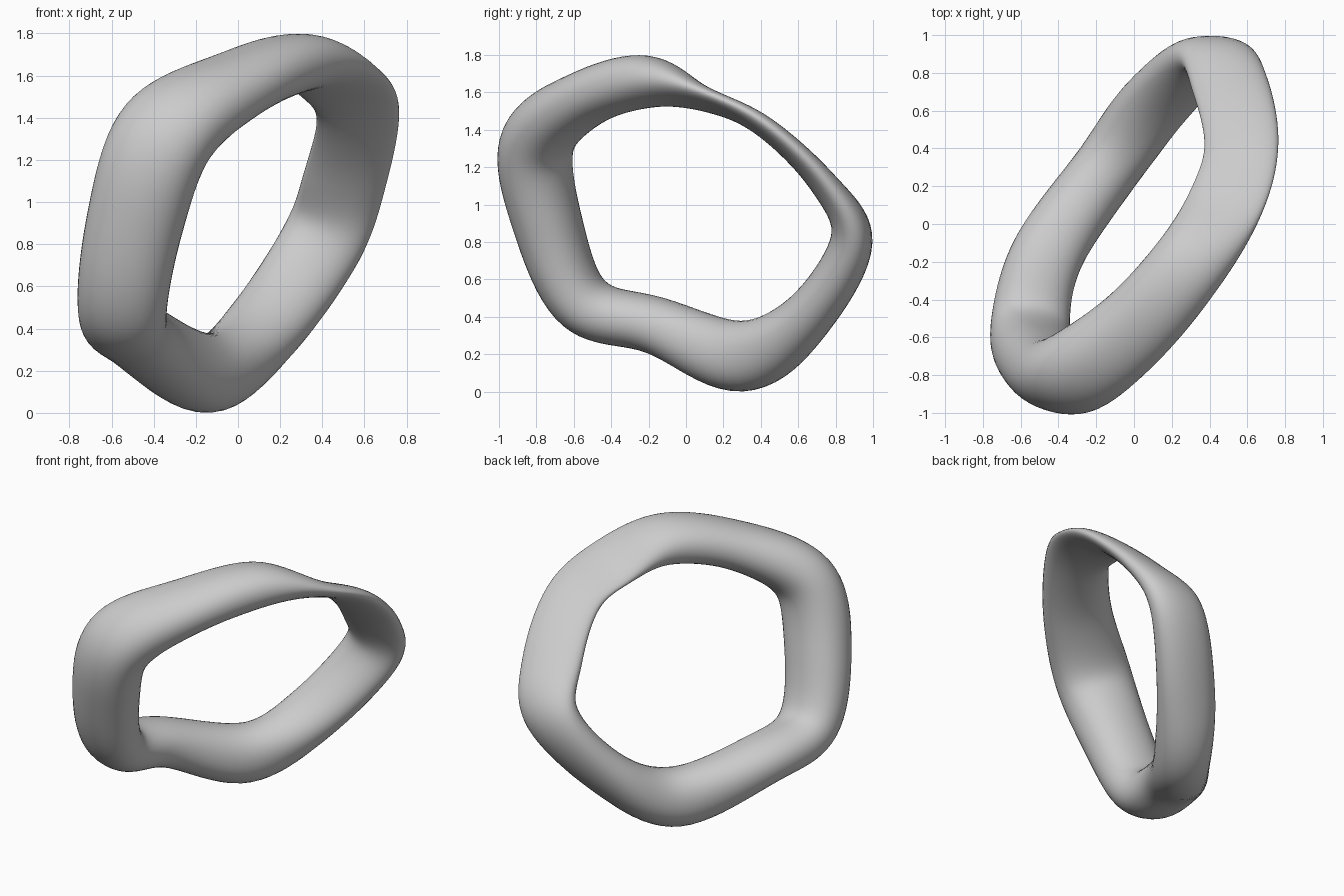
import bpy, bmesh, math
from mathutils import Vector

cube = bpy.data.objects.get("Cube")
if cube:
    bpy.data.objects.remove(cube, do_unlink=True)

# Stations round the ring: centre x, y, z, section width, thickness, tilt in degrees
STATIONS = [
    (-0.34, -0.80, 1.33, 0.50, 0.39, 18),
    (-0.49, -0.74, 0.90, 0.47, 0.37, 14),
    (-0.55, -0.55, 0.47, 0.43, 0.33, 12),
    (-0.46, -0.16, 0.355, 0.39, 0.31, 6),
    (-0.14, 0.30, 0.185, 0.36, 0.39, 2),
    (0.12, 0.65, 0.40, 0.39, 0.28, 2),
    (0.40, 0.89, 0.81, 0.40, 0.23, 3),
    (0.51, 0.73, 1.12, 0.41, 0.145, 5),
    (0.57, 0.42, 1.415, 0.40, 0.11, 6),
    (0.49, 0.12, 1.56, 0.42, 0.11, 8),
    (0.30, -0.20, 1.66, 0.41, 0.28, 8),
    (0.00, -0.55, 1.56, 0.44, 0.31, 10),
]
STEPS, SIDES, ROUNDNESS = 10, 40, 2.15


def spline(i, t):
    """Closed smooth curve through the stations."""
    a, b, c, d = (Vector(STATIONS[(i + k) % len(STATIONS)]) for k in (-1, 0, 1, 2))
    return 0.5 * (2 * b + (c - a) * t + (2 * a - 5 * b + 4 * c - d) * t ** 2
                  + (3 * b - a - 3 * c + d) * t ** 3)


def signed_power(value, power):
    return math.copysign(abs(value) ** power, value)


samples = [spline(i, s / STEPS) for i in range(len(STATIONS)) for s in range(STEPS)]
count = len(samples)
centres = [Vector(p[:3]) for p in samples]

# Sweep a rounded, gently twisting section round the closed path
bm = bmesh.new()
rings = []
for i, p in enumerate(samples):
    tangent = (centres[(i + 6) % count] - centres[i - 6]).normalized()
    side = Vector((1, 0, 0))
    side = (side - tangent * side.dot(tangent)).normalized()
    tilt = math.radians(p[5])
    across = side * math.cos(tilt) + tangent.cross(side) * math.sin(tilt)
    through = tangent.cross(across)
    ring = []
    for k in range(SIDES):
        angle = math.tau * k / SIDES
        u = signed_power(math.cos(angle), 2 / ROUNDNESS) * p[3] / 2
        w = signed_power(math.sin(angle), 2 / ROUNDNESS) * p[4] / 2
        ring.append(bm.verts.new(centres[i] + across * u + through * w))
    rings.append(ring)
for i in range(count):
    a, b = rings[i], rings[(i + 1) % count]
    for k in range(SIDES):
        n = (k + 1) % SIDES
        bm.faces.new((a[k], a[n], b[n], b[k]))

# Soften tight inner bends
for _ in range(6):
    bmesh.ops.smooth_vert(bm, verts=bm.verts, factor=0.5,
                          use_axis_x=True, use_axis_y=True, use_axis_z=True)
bmesh.ops.recalc_face_normals(bm, faces=bm.faces)

mesh = bpy.data.meshes.new("twisted_ring")
bm.to_mesh(mesh)
bm.free()
ring_object = bpy.data.objects.new("twisted_ring", mesh)
bpy.context.collection.objects.link(ring_object)

# Plain grey material
grey = bpy.data.materials.new("light_grey")
grey.use_nodes = True
colour = (0.6, 0.6, 0.6, 1)
grey.diffuse_color = colour
grey.node_tree.nodes["Principled BSDF"].inputs["Base Color"].default_value = colour
mesh.materials.append(grey)
for polygon in mesh.polygons:
    polygon.use_smooth = True
